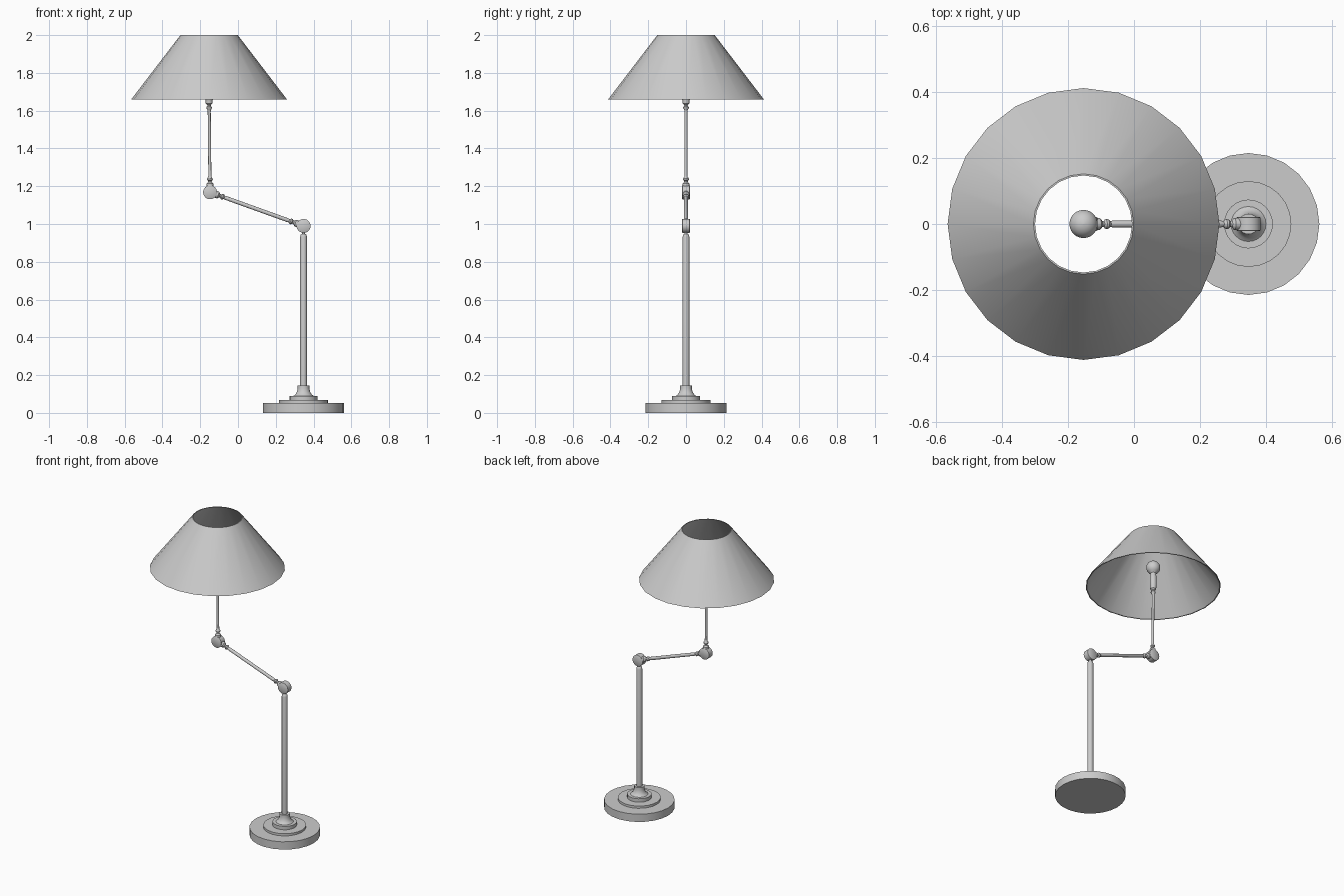
import bpy, bmesh, math
from mathutils import Vector

cube = bpy.data.objects.get("Cube")
if cube:
    bpy.data.objects.remove(cube, do_unlink=True)

grey = bpy.data.materials.new("light grey")
grey.use_nodes = True
colour = (0.6, 0.6, 0.6, 1)
grey.diffuse_color = colour
grey.node_tree.nodes["Principled BSDF"].inputs["Base Color"].default_value = colour

BASE_X, SHADE_X = 0.347, -0.153
LOWER = Vector((BASE_X, 0, 0.99))
UPPER = Vector((-0.148, 0, 1.168))
SOCKET = Vector((SHADE_X, 0, 1.66))


def lathe(name, profile, origin, axis=(0, 0, 1), sides=24, caps=True):
    """Revolve (radius, height) points around an axis through origin."""
    bm = bmesh.new()
    rings = [[bm.verts.new((r * math.cos(math.tau * i / sides),
                            r * math.sin(math.tau * i / sides), h))
              for i in range(sides)] for r, h in profile]
    for a, b in zip(rings, rings[1:]):
        for i in range(sides):
            j = (i + 1) % sides
            bm.faces.new((a[i], a[j], b[j], b[i]))
    if caps:
        bm.faces.new(rings[0][::-1])
        bm.faces.new(rings[-1])
    mesh = bpy.data.meshes.new(name)
    bm.to_mesh(mesh)
    bm.free()
    mesh.materials.append(grey)
    obj = bpy.data.objects.new(name, mesh)
    bpy.context.collection.objects.link(obj)
    obj.location = origin
    obj.rotation_euler = Vector(axis).to_track_quat('Z', 'Y').to_euler()
    smooth(obj)
    return obj


def smooth(obj):
    bpy.ops.object.select_all(action='DESELECT')
    obj.select_set(True)
    bpy.context.view_layer.objects.active = obj
    bpy.ops.object.shade_smooth_by_angle(angle=math.radians(35))


def rod(name, start, end, radius, trim):
    """Thin arm with the same turned collar mirrored at both ends."""
    length = (end - start).length
    collar = [(0.019, 0.03), (0.018, 0.046), (0.010, 0.054), (0.009, 0.06),
              (0.015, 0.066), (0.015, 0.073), (0.009, 0.081), (radius, 0.09)]
    far = [(r, length + trim - h) for r, h in reversed(collar)]
    lathe(name, collar + far, start, end - start, sides=16)


# Stepped foot with a flared socket for the pole
lathe("base", [(0.215, 0), (0.215, 0.052), (0.13, 0.052), (0.13, 0.067),
               (0.074, 0.067), (0.074, 0.09), (0.053, 0.09), (0.043, 0.098),
               (0.035, 0.112), (0.031, 0.128), (0.031, 0.145), (0.018, 0.145)],
      (BASE_X, 0, 0))

# Upright pole with tapered neck
lathe("pole", [(0.018, 0.14), (0.018, 0.932), (0.015, 0.943), (0.009, 0.948),
               (0.009, 0.954), (0.014, 0.96), (0.014, 0.97)], (BASE_X, 0, 0))

# Pivot discs
for name, centre in (("lower_joint", LOWER), ("upper_joint", UPPER)):
    lathe(name, [(0.034, -0.021), (0.037, -0.019), (0.037, 0.019), (0.034, 0.021)],
          centre, (0, 1, 0))

# Arms
rod("slanted_arm", LOWER, UPPER, 0.0105, 0)
rod("upper_arm", UPPER, SOCKET, 0.008, 0.025)

# Bulb holder and bulb
lathe("bulb_holder", [(0.012, 1.64), (0.021, 1.66), (0.021, 1.73), (0.016, 1.74)],
      (SHADE_X, 0, 0), sides=16)
bulb = [(0.018, 1.735), (0.018, 1.748)]
for i in range(10):
    a = math.radians(-60 + 16.5 * i)
    bulb.append((0.043 * math.cos(a), 1.79 + 0.043 * math.sin(a)))
lathe("bulb", bulb, (SHADE_X, 0, 0))

# Open conical shade with a thin wall
lathe("shade", [(0.412, 1.66), (0.152, 2.0), (0.147, 2.0), (0.406, 1.66),
                (0.412, 1.66)], (SHADE_X, 0, 0), caps=False)
